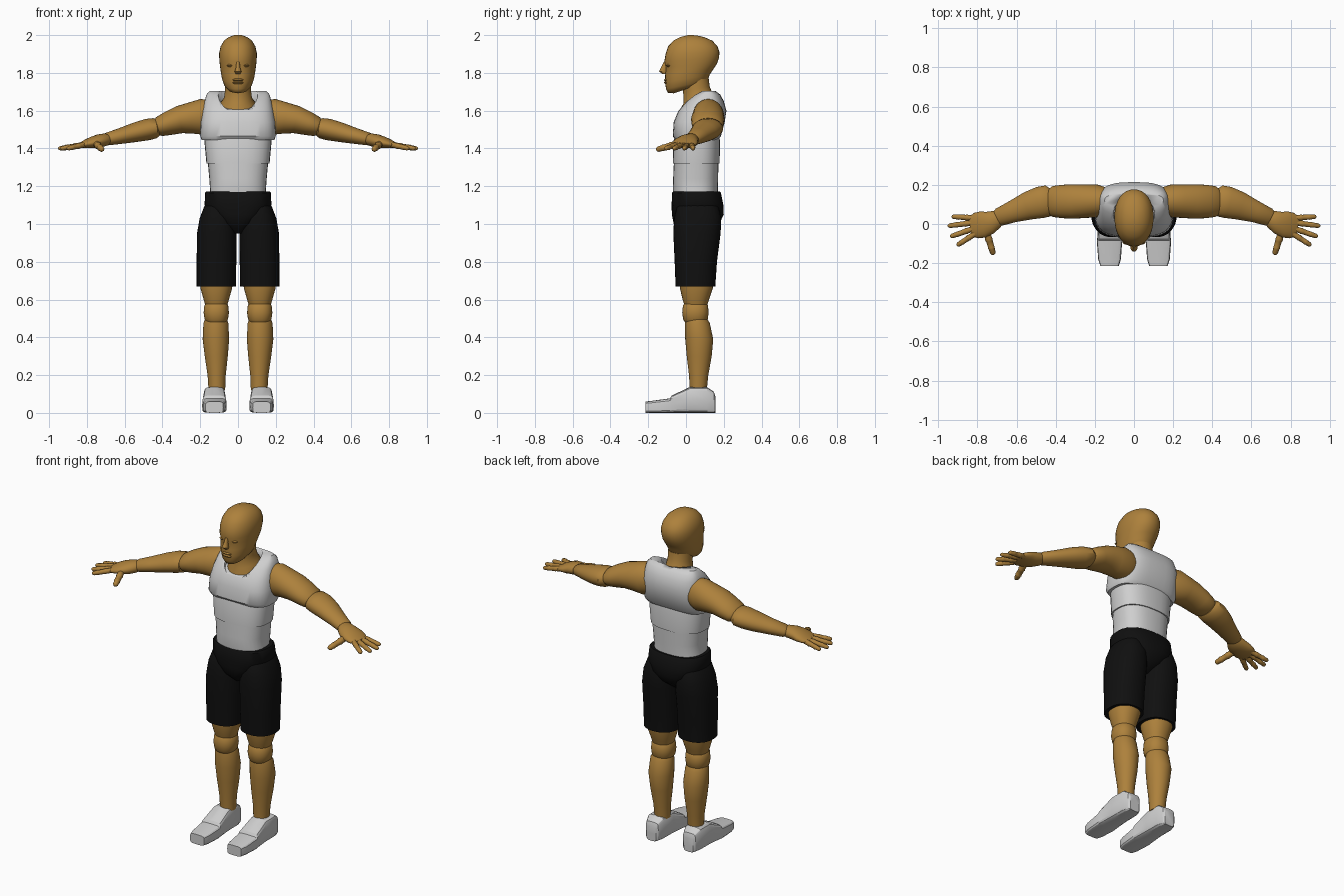
import bpy, bmesh, math
from mathutils import Vector as V


def material(name, rgb):
    m = bpy.data.materials.new(name)
    m.diffuse_color = (*rgb, 1)
    return m


SKIN = material("tan skin", (0.42, 0.22, 0.045))
WHITE = material("light grey", (0.62, 0.62, 0.62))
BLACK = material("black", (0.005, 0.005, 0.005))


def loft(name, rings, mat, n=32, p=2.0, mirror=False, angle=40):
    """Skin superellipse rings given as (centre, u axis, v axis)."""
    bm = bmesh.new()
    loops = []
    for c, u, v in rings:
        loop = []
        for i in range(n):
            a = 2 * math.pi * i / n
            co, si = math.cos(a), math.sin(a)
            cu = math.copysign(abs(co) ** (2 / p), co) if abs(co) > 1e-6 else 0
            sv = math.copysign(abs(si) ** (2 / p), si) if abs(si) > 1e-6 else 0
            loop.append(bm.verts.new(c + u * cu + v * sv))
        loops.append(loop)
    for a, b in zip(loops, loops[1:]):
        for i in range(n):
            j = (i + 1) % n
            bm.faces.new((a[i], a[j], b[j], b[i]))
    bm.faces.new(loops[0][::-1])
    bm.faces.new(loops[-1])
    bmesh.ops.recalc_face_normals(bm, faces=bm.faces)
    me = bpy.data.meshes.new(name)
    bm.to_mesh(me)
    bm.free()
    me.materials.append(mat)
    ob = bpy.data.objects.new(name, me)
    bpy.context.collection.objects.link(ob)
    bpy.ops.object.select_all(action='DESELECT')
    ob.select_set(True)
    bpy.context.view_layer.objects.active = ob
    if angle:
        bpy.ops.object.shade_smooth_by_angle(angle=math.radians(angle))
    if mirror:
        ob.modifiers.new("mirror", 'MIRROR')
    return ob


def tilted(rings):
    """(y front, z front, y back, z back, half width)"""
    return [(V((0, (yf + yb) / 2, (zf + zb) / 2)), V((w, 0, 0)),
             V((0, (yb - yf) / 2, (zb - zf) / 2))) for yf, zf, yb, zb, w in rings]


def level(rings):
    """(z, half width, y front, y back)"""
    return tilted([(yf, z, yb, z, w) for z, w, yf, yb in rings])


def column(rings):
    """(x, y, z, x radius, y radius)"""
    return [(V((x, y, z)), V((a, 0, 0)), V((0, b, 0))) for x, y, z, a, b in rings]


def tube(rings):
    """(x, y, z, horizontal radius, vertical radius), rings square to the path"""
    pts = [V(r[:3]) for r in rings]
    out = []
    for i, r in enumerate(rings):
        d = (pts[min(i + 1, len(pts) - 1)] - pts[max(i - 1, 0)]).normalized()
        side = d.cross(V((0, 0, 1))).normalized()
        out.append((pts[i], side * r[3], side.cross(d) * r[4]))
    return out


# Head
loft("head", tilted([
    (-.065, 1.692, .07, 1.735, .03), (-.095, 1.694, .10, 1.74, .055),
    (-.106, 1.715, .115, 1.76, .074), (-.110, 1.75, .125, 1.79, .085),
    (-.110, 1.79, .145, 1.82, .091), (-.106, 1.83, .165, 1.85, .096),
    (-.115, 1.86, .175, 1.88, .099), (-.108, 1.90, .177, 1.91, .100),
    (-.095, 1.94, .167, 1.94, .092), (-.065, 1.972, .14, 1.97, .074),
    (-.03, 1.99, .10, 1.988, .05), (.01, 2.0, .055, 1.999, .02)]), SKIN, p=2.15, angle=60)
# Face: nose, lips, eyes
loft("nose", column([(0, -.105, 1.86, .008, .012), (0, -.116, 1.83, .011, .016),
                     (0, -.121, 1.808, .018, .021), (0, -.113, 1.795, .013, .014)]), SKIN, n=12)
for z in (1.763, 1.749):
    loft("lip", column([(0, -.105, z - .007, .022, .006), (0, -.105, z, .03, .013),
                        (0, -.105, z + .006, .02, .006)]), SKIN, n=12)
loft("eye", column([(.04, -.090, z, a, b) for z, a, b in
                    ((1.832, .01, .008), (1.839, .02, .015), (1.846, .01, .008))]),
     SKIN, n=12, mirror=True)
# Neck spreading into the neckline
loft("neck", tilted([
    (-.03, 1.58, .155, 1.64, .095), (-.03, 1.608, .152, 1.672, .092),
    (-.012, 1.64, .14, 1.69, .074), (-.015, 1.70, .125, 1.73, .068),
    (-.015, 1.76, .12, 1.77, .068)]), SKIN)

# Vest: chest with a cut neckline, then two waist bands
chest = loft("vest_chest", level([
    (1.445, .193, -.055, .165), (1.465, .200, -.070, .185), (1.54, .197, -.065, .205),
    (1.60, .188, -.040, .214), (1.65, .177, .000, .200), (1.685, .167, .045, .182),
    (1.705, .150, .085, .155)]), WHITE, n=40, p=3)
cutter = loft("neckline_cutter", tilted([(-.05, 1.60, .155, 1.66, .10),
                                         (-.12, 1.80, .17, 1.86, .115)]), WHITE)
cutter.hide_render = True
cut = chest.modifiers.new("neckline", 'BOOLEAN')
cut.operation, cut.object, cut.solver = 'DIFFERENCE', cutter, 'EXACT'
bpy.ops.object.select_all(action='DESELECT')
chest.select_set(True)
bpy.context.view_layer.objects.active = chest
bpy.ops.object.modifier_apply(modifier="neckline")
bpy.data.objects.remove(cutter)
loft("vest_middle", level([(1.49, .175, -.05, .17), (1.44, .178, -.066, .180),
                           (1.32, .167, -.070, .178)]), WHITE, p=2.5)
loft("vest_lower", level([(1.33, .160, -.064, .172), (1.24, .152, -.068, .170),
                          (1.17, .147, -.070, .168), (1.16, .150, -.068, .168)]), WHITE, p=2.5)

# Shorts
loft("shorts_waist", level([
    (1.172, .168, -.068, .178), (1.165, .174, -.074, .185), (1.10, .177, -.076, .198),
    (1.05, .150, -.075, .200), (1.00, .090, -.065, .175), (.95, .03, -.01, .11)]),
    BLACK, p=2.5)
loft("shorts_leg", column([
    (.115, .050, .67, .104, .105), (.114, .052, .80, .105, .112), (.112, .058, .95, .105, .125),
    (.108, .062, 1.03, .095, .125), (.105, .062, 1.09, .075, .11), (.10, .062, 1.13, .05, .08)]),
    BLACK, p=2.3, mirror=True)

# Legs
loft("thigh", column([(.115, .055, .70, .087, .090), (.115, .055, .66, .084, .087),
                      (.115, .052, .60, .067, .070), (.115, .052, .57, .058, .060)]),
     SKIN, p=2.2, mirror=True)
loft("knee", column([(.115, .05, .585, .050, .054), (.115, .05, .57, .063, .066),
                     (.115, .05, .53, .067, .070), (.115, .05, .495, .062, .065),
                     (.115, .05, .48, .052, .055)]), SKIN, p=2.2, mirror=True)
loft("calf", column([(.117, .056, .495, .058, .058), (.117, .060, .475, .066, .066),
                     (.117, .070, .39, .070, .074), (.115, .070, .30, .061, .066),
                     (.113, .067, .20, .048, .051), (.112, .065, .12, .044, .045)]),
     SKIN, mirror=True)

# Shoes, flat-faced: (y, height, half width)
SHOE = ((.155, .09, .032), (.147, .112, .042), (.11, .137, .055), (.02, .137, .056),
        (-.075, .092, .063), (-.085, .077, .065), (-.18, .064, .058), (-.215, .06, .047))
loft("shoe", [(V((.125, y, h / 2)), V((w, 0, 0)), V((0, 0, h / 2))) for y, h, w in SHOE],
     WHITE, n=16, p=5, mirror=True, angle=25)

# Arms
loft("upper_arm", tube([
    (.14, .115, 1.572, .070, .085), (.19, .118, 1.567, .084, .095), (.25, .117, 1.561, .086, .083),
    (.31, .115, 1.552, .088, .073), (.37, .115, 1.532, .085, .063), (.415, .115, 1.516, .079, .053),
    (.43, .115, 1.511, .068, .044)]), SKIN, mirror=True)
loft("forearm", tube([
    (.42, .120, 1.509, .060, .042), (.44, .118, 1.507, .080, .054), (.48, .110, 1.500, .081, .057),
    (.54, .093, 1.486, .072, .052), (.62, .063, 1.466, .056, .042), (.69, .035, 1.450, .046, .034),
    (.70, .030, 1.448, .038, .026)]), SKIN, mirror=True)
loft("palm", tube([
    (.68, .033, 1.449, .030, .022), (.70, .026, 1.447, .045, .033), (.735, .008, 1.440, .058, .035),
    (.77, -.002, 1.432, .068, .031), (.805, -.008, 1.424, .066, .023), (.835, -.013, 1.416, .052, .013)]),
    SKIN, n=24, mirror=True)


def finger(name, base, tip, r):
    a, b = V(base), V(tip)
    shape = ((0, 1), (.3, .98), (.36, 1.1), (.42, .95), (.66, .9), (.7, 1), (.75, .88),
             (.92, .8), (.98, .55), (1, .2))
    loft(name, tube([(*a.lerp(b, t), r * s, r * s) for t, s in shape]), SKIN, n=12, mirror=True)


for y0, x1, y1 in ((.030, .932, .038), (.008, .952, -.010), (-.020, .940, -.065), (-.048, .905, -.110)):
    finger("finger", (.81, y0, 1.421), (x1, y1, 1.399), .0145)
finger("thumb", (.755, -.035, 1.428), (.718, -.157, 1.393), .018)
